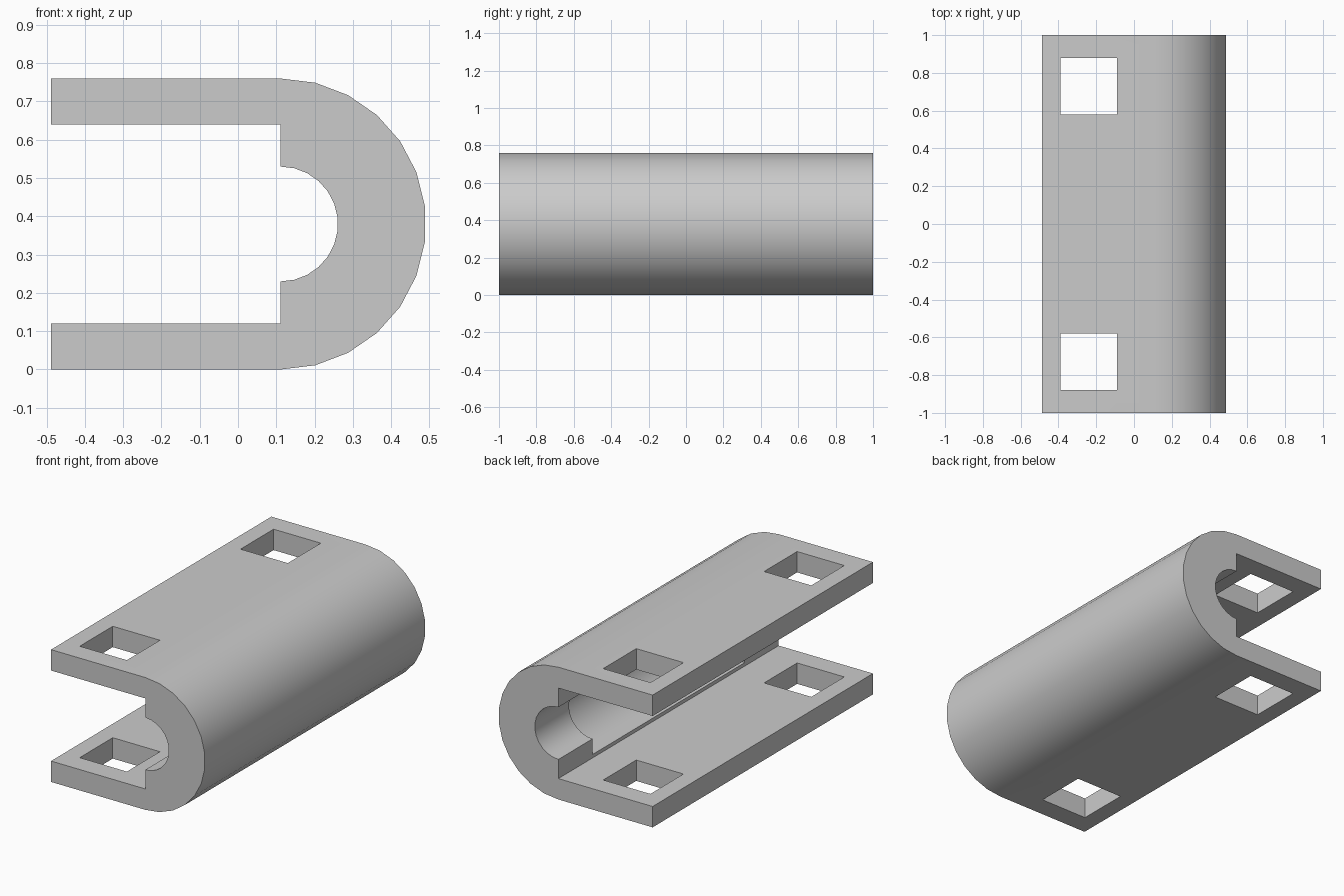
import bpy, bmesh, math

cube = bpy.data.objects.get("Cube")
if cube:
    bpy.data.objects.remove(cube, do_unlink=True)

AXIS_X, AXIS_Z = 0.111, 0.38      # centre line of the rounded spine
SEGMENTS = 13


def arc(radius):
    """Half circle from bottom to top, bulging toward +x."""
    angles = [math.pi * (i / SEGMENTS - 0.5) for i in range(SEGMENTS + 1)]
    return [(AXIS_X + radius * math.cos(a), AXIS_Z + radius * math.sin(a)) for a in angles]


def extrude_profile(name, profile, half_length):
    """Solid with an x-z profile, running along y."""
    bm = bmesh.new()
    face = bm.faces.new([bm.verts.new((x, -half_length, z)) for x, z in profile])
    moved = bmesh.ops.extrude_face_region(bm, geom=[face])["geom"]
    verts = [v for v in moved if isinstance(v, bmesh.types.BMVert)]
    bmesh.ops.translate(bm, verts=verts, vec=(0, 2 * half_length, 0))
    bmesh.ops.recalc_face_normals(bm, faces=bm.faces)
    mesh = bpy.data.meshes.new(name)
    bm.to_mesh(mesh)
    bm.free()
    obj = bpy.data.objects.new(name, mesh)
    bpy.context.collection.objects.link(obj)
    return obj


def cut(target, cutter):
    """Subtract the cutter and discard it."""
    mod = target.modifiers.new("cut", "BOOLEAN")
    mod.operation, mod.solver, mod.object = "DIFFERENCE", "EXACT", cutter
    bpy.context.view_layer.objects.active = target
    bpy.ops.object.modifier_apply(modifier=mod.name)
    bpy.data.objects.remove(cutter, do_unlink=True)


# Clip body: rounded spine, two flat plates and a narrow bore
LEFT, PLATE = -0.488, 0.12
TOP = 2 * AXIS_Z
profile = [(LEFT, 0)] + arc(AXIS_Z) + [(LEFT, TOP), (LEFT, TOP - PLATE), (AXIS_X, TOP - PLATE)]
profile += arc(0.15)[::-1] + [(AXIS_X, PLATE), (LEFT, PLATE)]
body = extrude_profile("clip_body", profile, 1.0)

# Wider bore between the two end sections
wide = arc(0.24)
bore = [(0, wide[0][1])] + wide + [(0, wide[-1][1])]
cut(body, extrude_profile("bore_cutter", bore, 0.69))

# Square holes through both plates
for side in (-1, 1):
    bpy.ops.mesh.primitive_cube_add(size=1, location=(-0.24, side * 0.73, AXIS_Z))
    hole = bpy.context.object
    hole.scale = (0.3, 0.3, 2)
    bpy.context.view_layer.update()
    cut(body, hole)

# Plain grey material
grey = bpy.data.materials.new("light_grey")
grey.use_nodes = True
colour = (0.6, 0.6, 0.6, 1)
grey.diffuse_color = colour
grey.node_tree.nodes["Principled BSDF"].inputs["Base Color"].default_value = colour
body.data.materials.clear()
body.data.materials.append(grey)
for poly in body.data.polygons:
    poly.material_index = 0

bpy.ops.object.select_all(action="DESELECT")
body.select_set(True)
bpy.context.view_layer.objects.active = body
bpy.ops.object.shade_smooth_by_angle(angle=math.radians(30))
